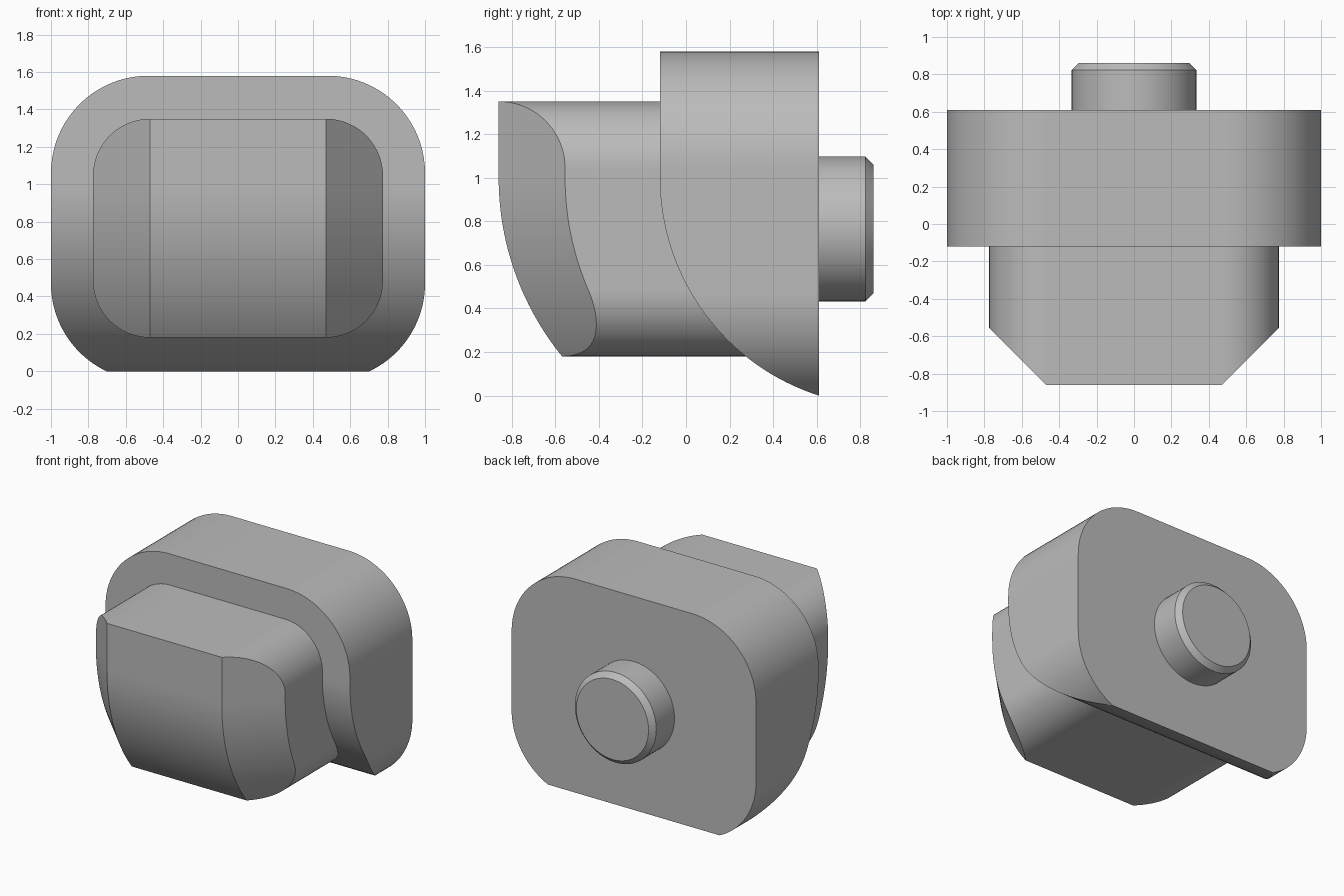
import bpy, bmesh, math
from mathutils import Matrix

cube = bpy.data.objects.get("Cube")
if cube:
    bpy.data.objects.remove(cube, do_unlink=True)

grey = bpy.data.materials.new("plain grey")
grey.use_nodes = True
grey.diffuse_color = (0.5, 0.5, 0.5, 1)
grey.node_tree.nodes["Principled BSDF"].inputs["Base Color"].default_value = (0.5, 0.5, 0.5, 1)

STEPS = 20
TANGENT_Z = 1.0    # height where the curved fronts turn vertical


def finish(name, bm):
    """Turn a bmesh into a smooth-shaded object with sharp edges kept."""
    bmesh.ops.remove_doubles(bm, verts=bm.verts, dist=0.0005)
    bmesh.ops.recalc_face_normals(bm, faces=bm.faces)
    mesh = bpy.data.meshes.new(name)
    bm.to_mesh(mesh)
    bm.free()
    mesh.materials.append(grey)
    obj = bpy.data.objects.new(name, mesh)
    bpy.context.collection.objects.link(obj)
    bpy.ops.object.select_all(action='DESELECT')
    obj.select_set(True)
    bpy.context.view_layer.objects.active = obj
    bpy.ops.object.shade_smooth_by_angle(angle=math.radians(25))
    weighted = obj.modifiers.new("even shading", 'WEIGHTED_NORMAL')
    weighted.keep_sharp = True
    return obj


def rounded_rows(half_width, bottom, top, radius, floor):
    """Rows (z, half width) up a rounded rectangle, cut off at the floor."""
    inner = half_width - radius
    low, high = bottom + radius, top - radius
    start = math.asin(max(-1, (floor - low) / radius))
    rows = []
    for i in range(STEPS + 1):
        a = start * (1 - i / STEPS)
        rows.append((low + radius * math.sin(a), inner + radius * math.cos(a)))
    for i in range(1, STEPS):
        rows.append((low + (high - low) * i / STEPS, half_width))
    for i in range(STEPS + 1):
        a = math.pi / 2 * i / STEPS
        rows.append((high + radius * math.sin(a), inner + radius * math.cos(a)))
    return rows


def curved_front(front, radius, z):
    """Vertical above the tangent height, a circular undercut below it."""
    drop = max(0, TANGENT_Z - z)
    return front + radius - math.sqrt(radius ** 2 - drop ** 2)


def loft(name, rings):
    bm = bmesh.new()
    loops = [[bm.verts.new(p) for p in ring] for ring in rings]
    for a, b in zip(loops, loops[1:]):
        for i in range(len(a)):
            j = (i + 1) % len(a)
            bm.faces.new((a[i], a[j], b[j], b[i]))
    bm.faces.new(loops[0])
    bm.faces.new(loops[-1])
    return finish(name, bm)


# Main body: rounded block with an undercut front
BACK = 0.61
rings = []
for z, w in rounded_rows(1.0, -0.05, 1.58, 0.52, 0.0):
    y = curved_front(-0.12, 1.05, z)
    rings.append([(-w, y, z), (w, y, z), (w, BACK, z), (-w, BACK, z)])
loft("body", rings)

# Front block: smaller rounded block with bevelled sides
FLAT = 0.47
rings = []
for z, w in rounded_rows(0.775, 0.18, 1.35, 0.305, 0.18):
    y = curved_front(-0.86, 1.30, z)
    side = y + w - FLAT
    rings.append([(-w, side, z), (-FLAT, y, z), (FLAT, y, z),
                  (w, side, z), (w, 0.5, z), (-w, 0.5, z)])
loft("front_block", rings)

# Rear peg: round pin with a bevelled end
bm = bmesh.new()
bmesh.ops.create_cone(bm, cap_ends=True, segments=64, radius1=0.333, radius2=0.333, depth=0.3,
                      matrix=Matrix.Translation((0, 0.71, 0.765)) @ Matrix.Rotation(-math.pi / 2, 4, 'X'))
rim = [e for e in bm.edges if all(v.co.y > 0.8 for v in e.verts)]
bmesh.ops.bevel(bm, geom=rim, offset=0.037, segments=1, affect='EDGES')
finish("rear_peg", bm)
